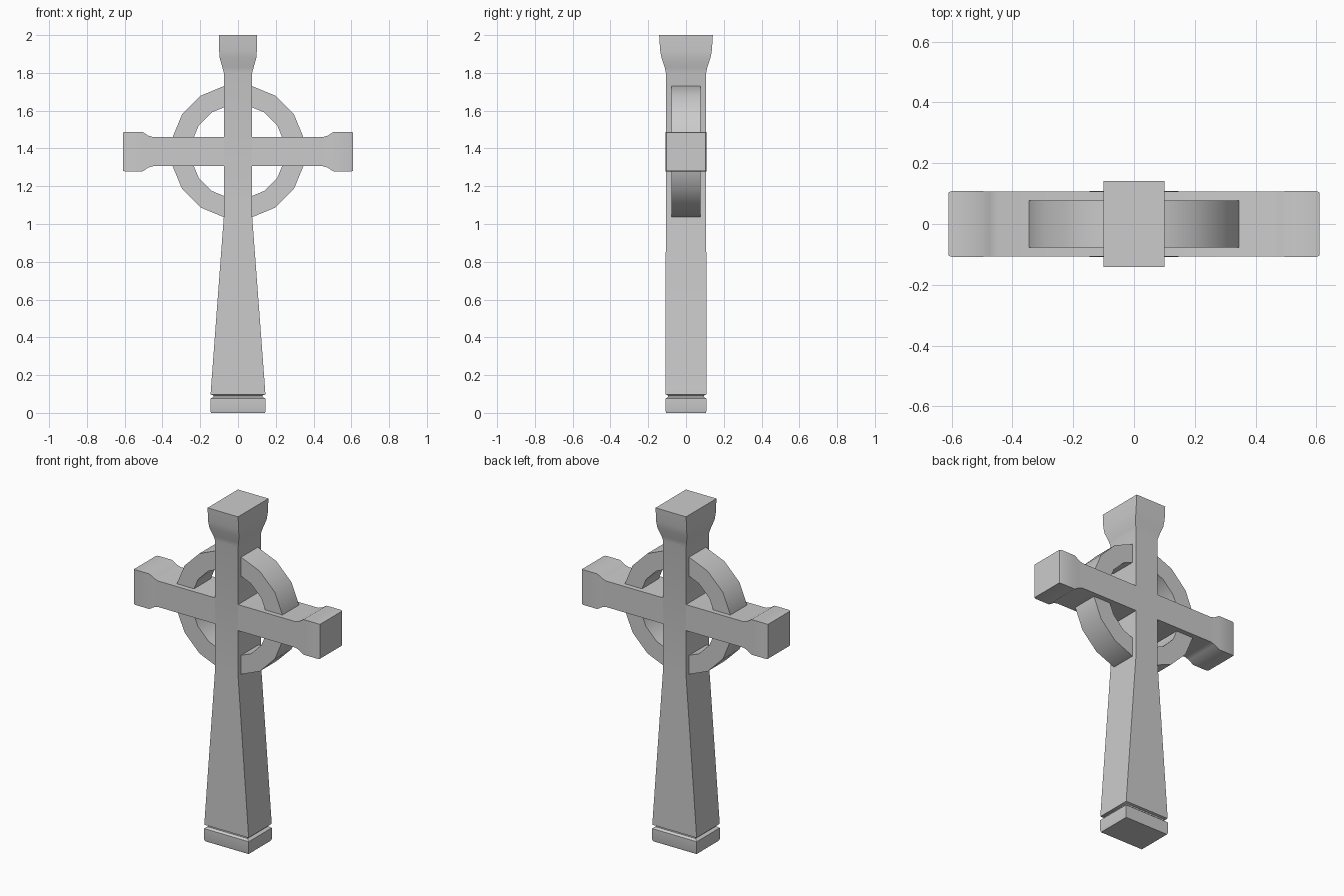
import bpy, bmesh, math

if "Cube" in bpy.data.objects:
    bpy.data.objects.remove(bpy.data.objects["Cube"])

CZ = 1.383  # height of the crossing


def finish(name, bm):
    bmesh.ops.recalc_face_normals(bm, faces=bm.faces[:])
    mesh = bpy.data.meshes.new(name)
    bm.to_mesh(mesh)
    bm.free()
    obj = bpy.data.objects.new(name, mesh)
    bpy.context.collection.objects.link(obj)
    bpy.ops.object.select_all(action='DESELECT')
    obj.select_set(True)
    bpy.context.view_layer.objects.active = obj
    bpy.ops.object.shade_smooth_by_angle(angle=math.radians(35))
    return obj


def loft(name, sections, place):
    """Rectangular sections (position, half width, half depth) joined along an axis."""
    bm = bmesh.new()
    rings = [[bm.verts.new(place(t, sx * a, sy * b))
              for sx, sy in ((-1, -1), (1, -1), (1, 1), (-1, 1))]
             for t, a, b in sections]
    for lo, hi in zip(rings, rings[1:]):
        for i in range(4):
            j = (i + 1) % 4
            bm.faces.new((lo[i], lo[j], hi[j], hi[i]))
    bm.faces.new(rings[0][::-1])
    bm.faces.new(rings[-1])
    return finish(name, bm)


# Upright: plinth, groove, tapered shaft and flared head
upright = [(0, .143, .105), (.01, .146, .108), (.075, .146, .108), (.085, .13, .096),
           (.093, .13, .096), (.098, .145, .108), (.13, .143, .108), (1.04, .075, .107),
           (1.8, .075, .107), (1.83, .083, .113), (1.88, .097, .13),
           (1.92, .1, .137), (2.0, .1, .142)]
loft("upright", upright, lambda t, a, b: (a, b, t))

# Crossbar with block ends, mirrored about the centre
half = [(.45, .077, .107), (.475, .085, .107), (.505, .104, .108),
        (.6, .104, .108), (.61, .102, .104)]
crossbar = [(-t, a, b) for t, a, b in reversed(half)] + half
loft("crossbar", crossbar, lambda t, a, b: (t, b, CZ + a))

# Sixteen-sided ring with a square section
bm = bmesh.new()
N = 16
rings = []
for k in range(N):
    ang = 2 * math.pi * (k + .5) / N
    rings.append([bm.verts.new((r * math.cos(ang), y, CZ + r * math.sin(ang)))
                  for r, y in ((.25, -.078), (.356, -.078), (.356, .078), (.25, .078))])
for k in range(N):
    p, q = rings[k], rings[(k + 1) % N]
    for i in range(4):
        j = (i + 1) % 4
        bm.faces.new((p[i], p[j], q[j], q[i]))
finish("ring", bm)
